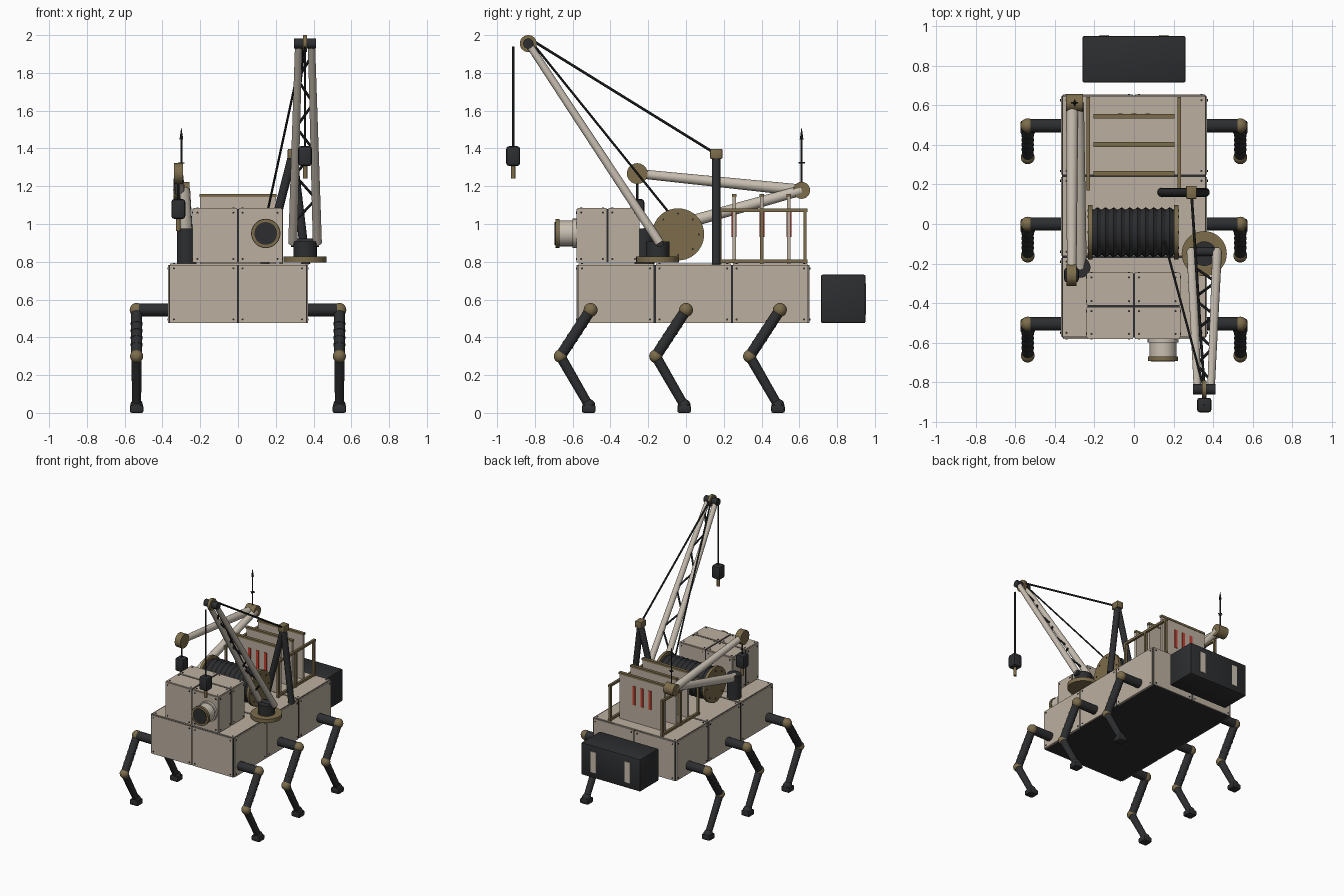
import bpy, bmesh, math
from mathutils import Vector, Matrix

cube = bpy.data.objects.get("Cube")
if cube:
    bpy.data.objects.remove(cube, do_unlink=True)


def make_material(name, rgb):
    m = bpy.data.materials.new(name)
    m.use_nodes = True
    m.diffuse_color = (*rgb, 1)
    m.node_tree.nodes["Principled BSDF"].inputs["Base Color"].default_value = (*rgb, 1)
    return m


MATS = [make_material("tan panel", (0.50, 0.43, 0.35)),
        make_material("pale tube", (0.58, 0.52, 0.44)),
        make_material("charcoal", (0.026, 0.027, 0.029)),
        make_material("brass", (0.20, 0.15, 0.07)),
        make_material("red", (0.55, 0.05, 0.03))]
TAN, PALE, DARK, BRASS, RED = range(5)
X, Y, Z = Vector((1, 0, 0)), Vector((0, 1, 0)), Vector((0, 0, 1))


class Part:
    """Collects primitives into one named object."""

    def __init__(self, name):
        self.name, self.bm = name, bmesh.new()

    def paint(self, verts, mat):
        for f in {f for v in verts for f in v.link_faces}:
            f.material_index = mat

    def box(self, lo, hi, mat, bevel=0):
        lo, hi = Vector(lo), Vector(hi)
        m = Matrix.Translation((lo + hi) / 2) @ Matrix.Diagonal((*(hi - lo), 1))
        verts = bmesh.ops.create_cube(self.bm, size=1, matrix=m)["verts"]
        self.paint(verts, mat)
        if bevel:
            edges = list({e for v in verts for e in v.link_edges})
            bmesh.ops.bevel(self.bm, geom=edges, offset=bevel, segments=2,
                            affect='EDGES', profile=0.5, material=mat)

    def rod(self, a, b, r, mat, r2=None, sides=20):
        a, b = Vector(a), Vector(b)
        d = b - a
        m = Matrix.Translation((a + b) / 2) @ Z.rotation_difference(d).to_matrix().to_4x4()
        verts = bmesh.ops.create_cone(self.bm, cap_ends=True, segments=sides, radius1=r,
                                      radius2=r if r2 is None else r2,
                                      depth=d.length, matrix=m)["verts"]
        self.paint(verts, mat)

    def disc(self, c, axis, r, length, mat, sides=24):
        c = Vector(c)
        self.rod(c - axis * length / 2, c + axis * length / 2, r, mat, sides=sides)

    def ball(self, c, r, mat):
        self.paint(bmesh.ops.create_uvsphere(self.bm, u_segments=18, v_segments=10, radius=r,
                                             matrix=Matrix.Translation(c))["verts"], mat)

    def finish(self):
        mesh = bpy.data.meshes.new(self.name)
        self.bm.to_mesh(mesh)
        self.bm.free()
        for m in MATS:
            mesh.materials.append(m)
        ob = bpy.data.objects.new(self.name, mesh)
        bpy.context.collection.objects.link(ob)
        bpy.ops.object.select_all(action='DESELECT')
        ob.select_set(True)
        bpy.context.view_layer.objects.active = ob
        bpy.ops.object.shade_smooth_by_angle(angle=math.radians(40))
        return ob


def plated_box(name, lo, hi, columns, rows, top_columns):
    """Dark core covered with riveted plates, divided along x and y."""
    p = Part(name)
    skin, gap = Vector((0.012,) * 3), 0.006
    p.box(Vector(lo) + skin * 0.5, Vector(hi) - skin * 0.5, DARK)
    cuts = {0: columns, 1: rows, 2: [lo[2], hi[2]]}

    def plates(axis, side, u_cuts, v_cuts):
        u, v = [i for i in range(3) if i != axis]
        face = hi[axis] if side > 0 else lo[axis]
        out = Vector([side if i == axis else 0 for i in range(3)])
        for u0, u1 in zip(u_cuts, u_cuts[1:]):
            for v0, v1 in zip(v_cuts, v_cuts[1:]):
                a, b = Vector(), Vector()
                a[axis], b[axis] = sorted((face, face - side * 0.014))
                a[u], b[u], a[v], b[v] = u0 + gap, u1 - gap, v0 + gap, v1 - gap
                p.box(a, b, TAN)
                for cu in (u0 + 0.025, u1 - 0.025):
                    for cv in (v0 + 0.025, v1 - 0.025):
                        c = Vector()
                        c[axis], c[u], c[v] = face, cu, cv
                        p.disc(c, out, 0.006, 0.006, DARK, 6)

    for s in (-1, 1):
        plates(0, s, cuts[1], cuts[2])
        plates(1, s, cuts[0], cuts[2])
    plates(2, 1, top_columns, rows)
    p.finish()


# Hull and cabin
plated_box("hull", (-0.37, -0.58, 0.47), (0.37, 0.655, 0.79),
           [-0.365, 0, 0.365], [-0.575, -0.165, 0.243, 0.65], [-0.365, 0.365])
plated_box("cabin", (-0.24, -0.58, 0.79), (0.235, -0.245, 1.085),
           [-0.24, 0, 0.235], [-0.58, -0.415, -0.245], [-0.24, 0, 0.235])

# Headlamp
p = Part("headlamp")
lamp = Vector((0.147, 0, 0.95))
for y0, y1, r, mat in ((-0.60, -0.575, 0.078, PALE), (-0.67, -0.60, 0.068, PALE),
                       (-0.692, -0.67, 0.076, BRASS), (-0.695, -0.691, 0.06, DARK)):
    p.rod(lamp + Y * y0, lamp + Y * y1, r, mat, sides=28)
p.finish()

# Six legs
for side, label in ((1, "left"), (-1, "right")):
    for y, place in ((-0.505, "front"), (0, "middle"), (0.497, "rear")):
        p = Part(f"{place}_{label}_leg")
        hip = Vector((0.537 * side, y, 0.545))
        knee = Vector((0.537 * side, y - 0.16, 0.30))
        foot = Vector((0.537 * side, y - 0.01, 0.04))
        p.rod((0.35 * side, y, 0.545), hip, 0.034, DARK)
        p.ball(hip, 0.037, BRASS)
        p.rod(hip, knee, 0.029, DARK)
        for t in (0.3, 0.45, 0.6, 0.75):
            p.disc(hip.lerp(knee, t), (knee - hip).normalized(), 0.031, 0.012, DARK)
        p.ball(knee, 0.035, BRASS)
        p.rod(knee, foot, 0.027, DARK, 0.024)
        p.ball(foot, 0.034, DARK)
        p.box((foot.x - 0.036, foot.y - 0.036, 0), (foot.x + 0.036, foot.y + 0.036, 0.042), DARK, 0.01)
        p.finish()

# Ribbed winch drum with bolted flanges
p = Part("winch_drum")
hub = Vector((0, -0.042, 0.945))
p.disc(hub, X, 0.115, 0.42, DARK, 32)
for i in range(10):
    c = hub + X * (-0.184 + i * 0.0405)
    p.rod(c - X * 0.018, c, 0.115, DARK, 0.127, 32)
    p.rod(c, c + X * 0.018, 0.127, DARK, 0.115, 32)
for s in (-1, 1):
    p.disc(hub + X * (0.217 * s - 0.004), X, 0.138, 0.022, BRASS, 40)
    for k in range(8):
        a = k * math.tau / 8
        p.disc(hub + X * (0.229 * s - 0.004) + (Y * math.cos(a) + Z * math.sin(a)) * 0.11, X, 0.006, 0.006, DARK, 6)
p.finish()

# Radiator plates with brass caps and red bars
for y, place in ((0.255, "front"), (0.402, "middle"), (0.545, "rear")):
    p = Part(f"{place}_radiator")
    p.box((-0.2, y - 0.009, 0.79), (0.2, y + 0.009, 1.15), TAN)
    p.box((-0.205, y - 0.012, 1.142), (0.205, y + 0.012, 1.158), BRASS)
    for x in (-0.07, 0, 0.07):
        p.box((x - 0.012, y - 0.013, 0.93), (x + 0.012, y + 0.013, 1.08), RED)
    p.finish()

# Side railings
for x, label in ((0.228, "left"), (-0.232, "right")):
    p = Part(f"{label}_railing")
    for z in (0.803, 1.072):
        p.box((x - 0.009, 0.17, z - 0.009), (x + 0.009, 0.642, z + 0.009), BRASS)
    for y in (0.18, 0.402, 0.63):
        p.box((x - 0.009, y - 0.009, 0.79), (x + 0.009, y + 0.009, 1.07), BRASS)
    p.finish()

# Rear cargo box with tail plates
p = Part("cargo_box")
p.box((-0.26, 0.715, 0.475), (0.26, 0.95, 0.732), DARK, 0.008)
for x in (-0.15, 0.15):
    p.box((x - 0.024, 0.945, 0.52), (x + 0.024, 0.954, 0.685), PALE)
p.finish()

# Crane turntable and boom
p = Part("crane_turntable")
p.disc((0.355, -0.15, 0.812), Z, 0.114, 0.03, BRASS, 36)
p.disc((0.355, -0.15, 0.865), Z, 0.062, 0.085, DARK)
p.finish()

p = Part("crane_boom")
tip = Vector((0.355, -0.835, 1.955))
foot = {s: Vector((0.355 + 0.065 * s, -0.14, 0.9)) for s in (-1, 1)}
head = {s: tip + X * 0.034 * s for s in (-1, 1)}
for s in (-1, 1):
    p.rod(foot[s], head[s], 0.024, PALE, 0.019)
for i in range(7):
    s = 1 if i % 2 else -1
    a = foot[s].lerp(head[s], 0.1 + 0.12 * i)
    b = foot[-s].lerp(head[-s], 0.22 + 0.12 * i)
    p.rod(a, b, 0.007, DARK, sides=8)
p.disc(foot[1].lerp(foot[-1], 0.5), X, 0.022, 0.15, DARK)
p.disc(tip, X, 0.027, 0.115, DARK)
p.disc(tip, X, 0.045, 0.022, BRASS, 28)
p.finish()

# Support mast
p = Part("support_mast")
apex = Vector((0.29, 0.16, 1.37))
for x in (0.14, 0.36):
    p.rod((x, 0.16, 0.785), apex, 0.023, DARK)
p.box(apex - Vector((0.027, 0.033, 0.025)), apex + Vector((0.027, 0.033, 0.028)), BRASS, 0.006)
p.finish()

# Crane cables
p = Part("crane_cables")
p.rod(apex, tip + Z * 0.03, 0.007, DARK, sides=8)
p.rod((0.155, -0.09, 1.06), tip + Z * 0.03, 0.006, DARK, sides=8)
p.finish()


def hanging_block(name, top, block_top):
    p = Part(name)
    x, y, z = top[0], top[1], block_top
    p.rod((x, y, z - 0.02), top, 0.006, DARK, sides=8)
    p.box((x - 0.037, y - 0.037, z - 0.105), (x + 0.037, y + 0.037, z), DARK, 0.015)
    p.rod((x, y, z - 0.17), (x, y, z - 0.1), 0.012, BRASS, sides=12)
    p.finish()


hanging_block("crane_hook", (0.355, -0.915, 1.94), 1.412)
hanging_block("arm_hook", (-0.316, -0.258, 1.26), 1.132)

# Folded manipulator arm
p = Part("manipulator_arm")
shoulder, elbow, wrist = Vector((-0.272, -0.22, 0.945)), Vector((-0.3, 0.612, 1.178)), Vector((-0.315, -0.258, 1.267))
p.rod((-0.272, -0.22, 0.785), shoulder + Z * 0.03, 0.052, DARK)
p.rod(shoulder, elbow + X * 0.02, 0.033, PALE, 0.027)
p.rod(elbow - X * 0.012, wrist, 0.031, PALE, 0.024)
p.disc(elbow, X, 0.045, 0.085, BRASS)
p.disc(wrist, X, 0.055, 0.05, BRASS)
p.finish()

# Antenna on the elbow
p = Part("antenna")
p.rod(elbow, elbow + Z * 0.29, 0.005, DARK, sides=8)
p.rod(elbow + Z * 0.27, elbow + Z * 0.33, 0.01, DARK, 0.001, 8)
p.disc(elbow + Z * 0.145, X, 0.004, 0.035, DARK, 6)
p.disc(elbow + Z * 0.145, Y, 0.004, 0.035, DARK, 6)
p.finish()
